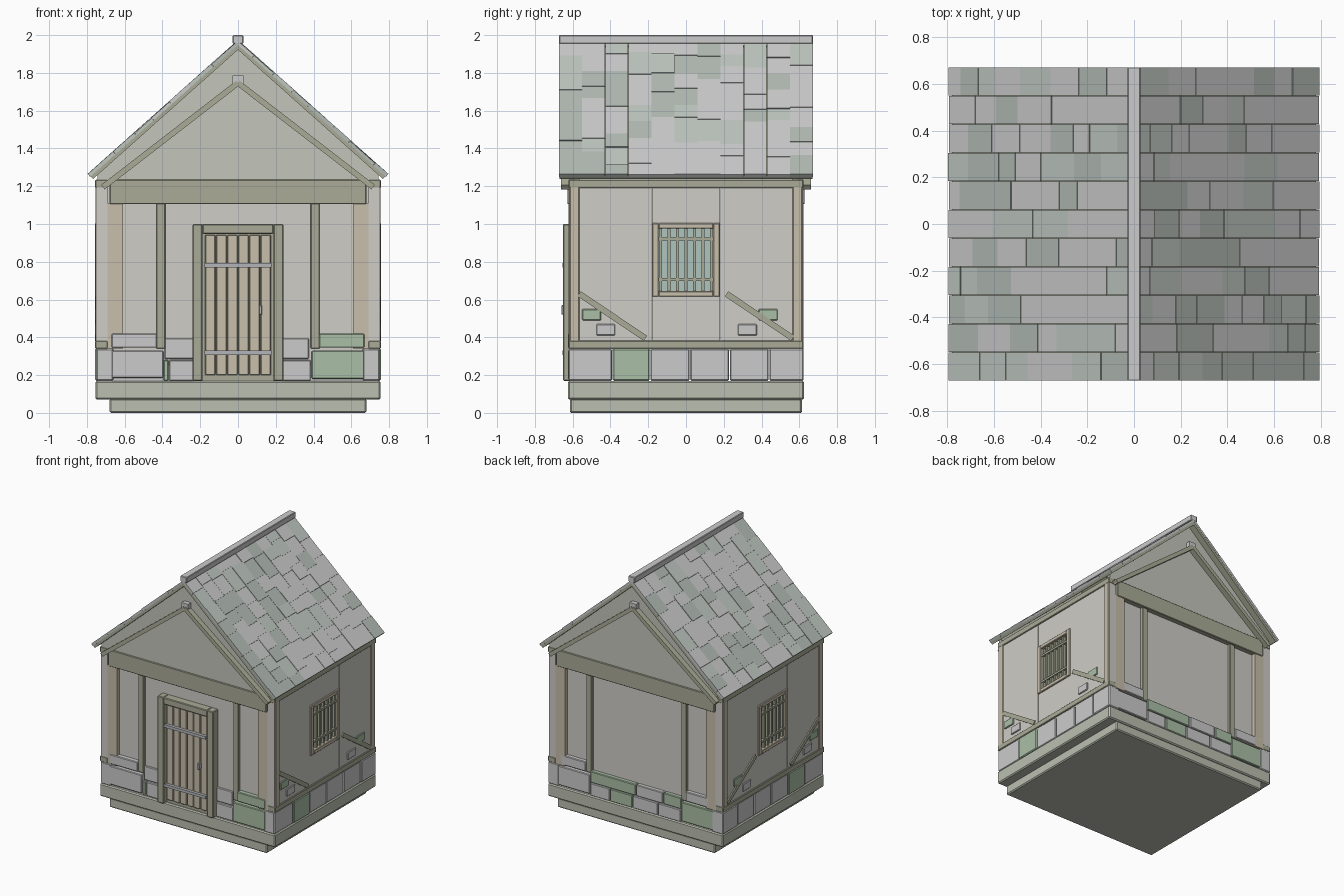
import bpy, bmesh, math, random
from mathutils import Matrix, Euler, Vector

if "Cube" in bpy.data.objects:
    bpy.data.objects.remove(bpy.data.objects["Cube"])

random.seed(4)
COL = dict(wall=(.62, .61, .57), timber=(.40, .41, .31), tan=(.58, .52, .41), slab=(.50, .52, .44),
           grey=(.52, .53, .52), moss=(.40, .52, .38), iron=(.45, .46, .48), glass=(.42, .56, .52),
           gable=(.55, .56, .50), tile_a=(.52, .57, .53), tile_b=(.60, .60, .60),
           tile_c=(.45, .50, .46), tile_d=(.54, .56, .55))
MATS = {}
for k, c in COL.items():
    MATS[k] = bpy.data.materials.new(k)
    MATS[k].diffuse_color = (*c, 1)


def finish(name, bm, mat, bevel=0):
    me = bpy.data.meshes.new(name)
    bmesh.ops.recalc_face_normals(bm, faces=bm.faces)
    bm.to_mesh(me)
    bm.free()
    me.materials.append(MATS[mat])
    ob = bpy.data.objects.new(name, me)
    bpy.context.collection.objects.link(ob)
    if bevel:
        m = ob.modifiers.new("bevel", 'BEVEL')
        m.width, m.segments = bevel, 1
    return ob


def boxes(name, items, mat, mx=False, my=False, bevel=0):
    """items: (centre, size[, euler]); optional mirror copies in x and y"""
    bm = bmesh.new()
    for it in items:
        c, s = it[0], it[1]
        r = it[2] if len(it) > 2 else (0, 0, 0)
        for fx in ((1, -1) if mx else (1,)):
            for fy in ((1, -1) if my else (1,)):
                M = (Matrix.Translation((c[0] * fx, c[1] * fy, c[2]))
                     @ Euler((r[0] * fy, r[1] * fx, 0)).to_matrix().to_4x4()
                     @ Matrix.Diagonal((*s, 1)))
                bmesh.ops.create_cube(bm, size=1, matrix=M)
    return finish(name, bm, mat, bevel)


def span(x0, x1, y0, y1, z0, z1):
    """box item from its limits"""
    return (((x0 + x1) / 2, (y0 + y1) / 2, (z0 + z1) / 2), (abs(x1 - x0), abs(y1 - y0), abs(z1 - z0)))


def board_xz(a, b, t, y0, y1):
    """sloping board item between two (x, z) points"""
    dx, dz = b[0] - a[0], b[1] - a[1]
    return (((a[0] + b[0]) / 2, (y0 + y1) / 2, (a[1] + b[1]) / 2),
            (math.hypot(dx, dz), y1 - y0, t), (0, -math.atan2(dz, dx), 0))


def board_yz(a, b, t, x0, x1):
    """sloping board item between two (y, z) points"""
    dy, dz = b[0] - a[0], b[1] - a[1]
    return (((x0 + x1) / 2, (a[0] + b[0]) / 2, (a[1] + b[1]) / 2),
            (x1 - x0, math.hypot(dy, dz), t), (math.atan2(dz, dy), 0, 0))


# base slabs
boxes("lower_slab", [span(-.68, .68, -.615, .615, 0, .075)], 'slab', bevel=.008)
boxes("upper_slab", [span(-.755, .755, -.625, .625, .07, .17)], 'slab', bevel=.008)

# front and back walls, side wall panels around the window
boxes("end_wall", [span(-.69, .69, .56, .59, .165, 1.24)], 'wall', my=True)
boxes("side_wall_panel", [span(.69, .748, .182, .62, .33, 1.235)], 'wall', mx=True, my=True)
boxes("side_wall_centre", [span(.69, .746, -.18, .18, .33, .64),
                           span(.69, .746, -.18, .18, .98, 1.235)], 'wall', mx=True)

# end gables
bm = bmesh.new()
prof = [(-.745, 1.2), (.745, 1.2), (.745, 1.28), (0, 1.95), (-.745, 1.28)]
for y in (-.62, .59):
    f = bm.faces.new([bm.verts.new((x, y, z)) for x, z in prof])
    ext = bmesh.ops.extrude_face_region(bm, geom=[f])['geom']
    bmesh.ops.translate(bm, vec=(0, .03, 0), verts=[v for v in ext if isinstance(v, bmesh.types.BMVert)])
finish("gable", bm, 'gable')

# end timbers: lintel beam, inner posts, corner posts
boxes("lintel_beam", [span(-.68, .68, .58, .628, 1.105, 1.235)], 'timber', my=True, bevel=.004)
boxes("inner_post", [span(.385, .432, .58, .612, .34, 1.11)], 'timber', mx=True, my=True, bevel=.004)
boxes("corner_post", [span(.61, .69, .58, .622, .34, 1.11)], 'tan', mx=True, my=True)

# side timbers: posts, rails, braces
boxes("side_post", [span(.7, .755, .565, .615, .36, 1.2)], 'tan', mx=True, my=True, bevel=.004)
boxes("side_rail", [span(.69, .756, -.622, .622, .34, .383),
                    span(.69, .756, -.622, .622, 1.19, 1.235)], 'timber', mx=True, bevel=.004)
boxes("side_brace", [board_yz((-.565, .63), (-.215, .395), .032, .73, .757),
                     board_yz((.215, .63), (.565, .395), .032, .73, .757)], 'timber', mx=True)

# side stones
ys = [-.625, -.39, -.19, .02, .23, .44, .625]
side = [span(.66, .75 + .006 * (i in (1, 5)), a + .002, b - .002, .17, .34)
        for i, (a, b) in enumerate(zip(ys, ys[1:]))]
boxes("side_foundation_moss", [side[1]], 'moss', mx=True, bevel=.006)
boxes("side_foundation", side[:1] + side[2:], 'grey', mx=True, bevel=.006)
boxes("side_inset_stone_moss", [span(.73, .757, -.55, -.45, .49, .55),
                                span(.73, .757, .385, .485, .49, .55)], 'moss', mx=True, bevel=.004)
boxes("side_inset_stone", [span(.73, .757, -.475, -.375, .41, .47),
                           span(.73, .757, .275, .375, .41, .47)], 'grey', mx=True, bevel=.004)

# front stones
F0, F1 = -.626, -.56
boxes("front_stones", [span(-.67, -.395, F0, F1, .185, .33), span(-.67, -.43, F0, F1, .345, .42),
                       span(.235, .385, -.61, F1, .17, .28), span(.235, .375, -.6, F1, .285, .395),
                       span(-.365, -.235, -.61, F1, .17, .28), span(-.39, -.235, -.6, F1, .285, .395),
                       span(-.68, .68, -.6, F1, .165, .25)], 'grey', bevel=.005)
boxes("front_stones_moss", [span(.39, .67, F0, F1, .18, .33), span(.43, .67, F0, F1, .345, .42),
                            span(-.395, -.368, -.612, F1, .17, .28)], 'moss', bevel=.005)

# back stones
B0, B1 = .56, .622
boxes("back_stones", [span(.395, .67, B0, B1, .18, .33), span(.43, .67, B0, B1, .345, .42),
                      span(-.67, -.43, B0, B1, .345, .42), span(.225, .39, B0, B1, .17, .268),
                      span(-.19, .025, B0, B1, .17, .268), span(-.39, -.195, B0, B1, .17, .268),
                      span(-.235, -.005, B0, B1, .272, .36)], 'grey', bevel=.005)
boxes("back_stones_moss", [span(-.67, -.395, B0, B1, .18, .33), span(.03, .22, B0, B1, .17, .268),
                           span(0, .39, B0, B1, .272, .36), span(-.395, -.24, B0, B1, .272, .36)],
      'moss', bevel=.005)

# door
boxes("door_frame", [span(-.24, -.187, -.652, -.58, .17, 1.0), span(.187, .24, -.652, -.58, .17, 1.0),
                     span(-.188, .188, -.652, -.58, .948, 1.0)], 'timber', bevel=.005)
boxes("door_back", [span(-.187, .187, -.61, -.58, .17, .95)], 'timber')
w = .352 / 6
boxes("door_plank", [span(-.176 + i * w + .002, -.176 + (i + 1) * w - .002, -.632, -.6, .2, .942)
                     for i in range(6)], 'tan', bevel=.004)
boxes("door_strap", [span(-.178, .178, -.655, -.625, z - .011, z + .011) for z in (.318, .782)], 'iron')
boxes("door_handle", [span(.111, .127, -.66, -.625, .52, .57)], 'iron', bevel=.003)

# side windows
boxes("window_frame", [span(.7, .757, .145, .18, .615, 1.005), span(.7, .757, -.18, -.145, .615, 1.005),
                       span(.7, .757, -.145, .145, .615, .645), span(.7, .757, -.145, .145, .975, 1.005)],
      'tan', mx=True, bevel=.004)
boxes("window_glass", [span(.712, .722, -.15, .15, .64, .98)], 'glass', mx=True)
boxes("window_bar", [span(.725, .742, y - .008, y + .008, .645, .975) for y in (-.135, -.09, -.045, 0, .045, .09, .135)]
      + [span(.728, .748, -.145, .145, z - .008, z + .008) for z in (.705, .92)], 'timber', mx=True)

# lower gable rafters and their peak block
boxes("gable_rafter", [board_xz((0, 1.747), (.715, 1.195), .03, .61, .662)], 'timber', mx=True, my=True)
boxes("gable_peak_block", [span(-.028, .028, .605, .655, 1.74, 1.785)], 'grey', my=True)

# roof deck, staggered shingles in eleven strips, ridge cap
top, eave = Vector((0, 0, 1.972)), Vector((.795, 0, 1.263))
d = (eave - top).normalized()
n = Vector((-d.z, 0, d.x))
L = (eave - top).length
ang = math.atan2(-d.z, d.x)
c = top + d * L / 2 - n * .026
boxes("roof_deck", [(tuple(c), (L - .01, 1.34, .022), (0, ang, 0))], 'timber', mx=True)
tints = {k: [] for k in ('tile_a', 'tile_b', 'tile_c', 'tile_d')}
sw = 1.344 / 11
for sx in (1, -1):
    for i in range(11):
        s = 0
        y = -.672 + (i + .5) * sw
        while s < L - .001:
            e = s + random.uniform(.09, .2)
            if e > L - .06:
                e = L
            t = random.uniform(.015, .021)
            p = top + d * (s + e) / 2 - n * (.018 - t / 2)
            tints[random.choice(list(tints))].append(
                ((sx * p.x, y, p.z), (e - s - .001, sw - .001, t), (0, sx * ang, 0)))
            s = e
for k, items in tints.items():
    boxes("shingles_" + k[-1], items, k)
boxes("ridge_cap", [span(-.028, .028, -.672, .672, 1.955, 2.0)], 'tile_b', bevel=.004)

for m in bpy.data.materials:
    if m.users and not m.is_grease_pencil:
        m.use_nodes = True
        m.node_tree.nodes["Principled BSDF"].inputs["Base Color"].default_value = m.diffuse_color
